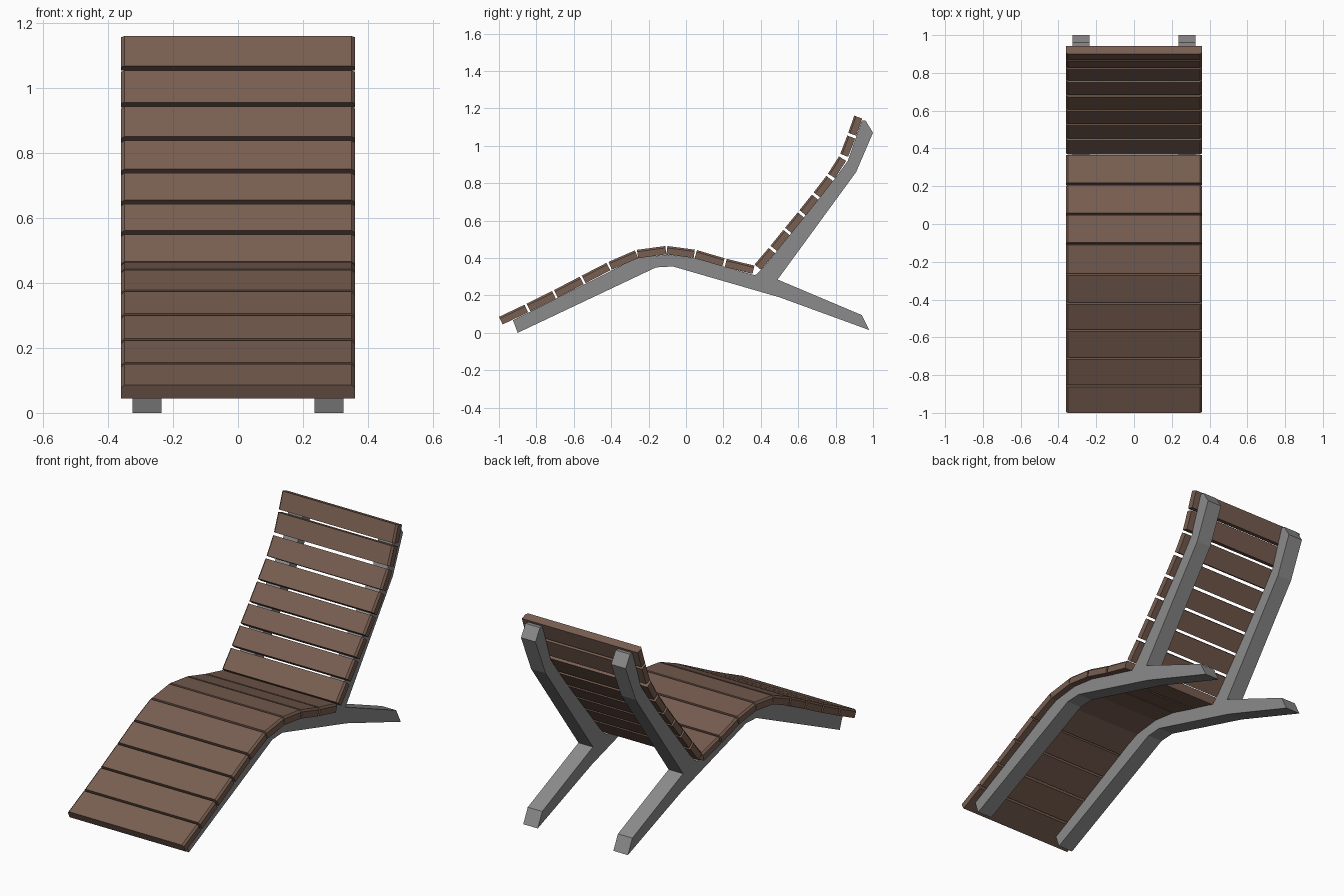
import bpy
import bmesh
from mathutils import Vector

cube = bpy.data.objects.get("Cube")
if cube:
    bpy.data.objects.remove(cube, do_unlink=True)


def make_material(name, rgb):
    mat = bpy.data.materials.new(name)
    mat.use_nodes = True
    color = (*rgb, 1)
    mat.diffuse_color = color
    mat.node_tree.nodes["Principled BSDF"].inputs["Base Color"].default_value = color
    return mat


wood = make_material("brown_wood", (0.19, 0.112, 0.082))
metal = make_material("grey_metal", (0.26, 0.26, 0.26))


def prism(name, loop, offset, mat):
    """Extrude a flat loop of points along an offset vector."""
    bm = bmesh.new()
    face = bm.faces.new([bm.verts.new(p) for p in loop])
    geom = bmesh.ops.extrude_face_region(bm, geom=[face])["geom"]
    verts = [v for v in geom if isinstance(v, bmesh.types.BMVert)]
    bmesh.ops.translate(bm, vec=offset, verts=verts)
    bmesh.ops.recalc_face_normals(bm, faces=bm.faces)
    mesh = bpy.data.meshes.new(name)
    bm.to_mesh(mesh)
    bm.free()
    mesh.materials.append(mat)
    obj = bpy.data.objects.new(name, mesh)
    bpy.context.collection.objects.link(obj)
    return obj


# Side frames: one bent, forked profile in the y-z plane
FRAME = [(-.90, 0), (-.16, .35), (-.07, .355), (.5, .19), (.98, .015),
         (.94, .095), (.49, .285), (.91, .86), (1, 1.07), (.96, 1.135),
         (.94, 1.135), (.865, .92), (.80, .83), (.42, .355), (.37, .308),
         (.20, .355), (.04, .40), (-.10, .418), (-.265, .40), (-.925, .067)]
for side, x in (("left", .235), ("right", -.325)):
    prism(side + "_frame", [(x, y, z) for y, z in FRAME], (.09, 0, 0), metal)

# Slats: cross-section with chamfered upper ends, swept from start to end
HALF, THICK, CUT = .36, .045, .01
SECTION = [(-HALF, -THICK), (HALF, -THICK), (HALF, -CUT),
           (HALF - CUT, 0), (CUT - HALF, 0), (-HALF, -CUT)]


def slat(name, start, end):
    a, b = Vector((0, *start)), Vector((0, *end))
    along = b - a
    normal = Vector((1, 0, 0)).cross(along).normalized()
    loop = [a + Vector((x, 0, 0)) + normal * h for x, h in SECTION]
    prism(name, loop, along, wood)


def slat_row(name, path, gap):
    """Lay one slat between each pair of neighbouring path points."""
    for i, (p, q) in enumerate(zip(path, path[1:])):
        p, q = Vector(p), Vector(q)
        trim = (q - p).normalized() * gap / 2
        slat(f"{name}_slat_{i + 1}", p + trim, q - trim)


SEAT = [(-1.005, .083), (-.858, .153), (-.711, .226), (-.563, .303),
        (-.42, .377), (-.268, .443), (-.105, .465), (.053, .444),
        (.212, .397), (.372, .358)]
BACK = [(.362, .36), (.447, .46), (.525, .556), (.602, .65), (.678, .745),
        (.755, .845), (.822, .95), (.865, 1.062), (.902, 1.168)]
slat_row("seat", SEAT, .012)
slat_row("backrest", BACK, .015)
